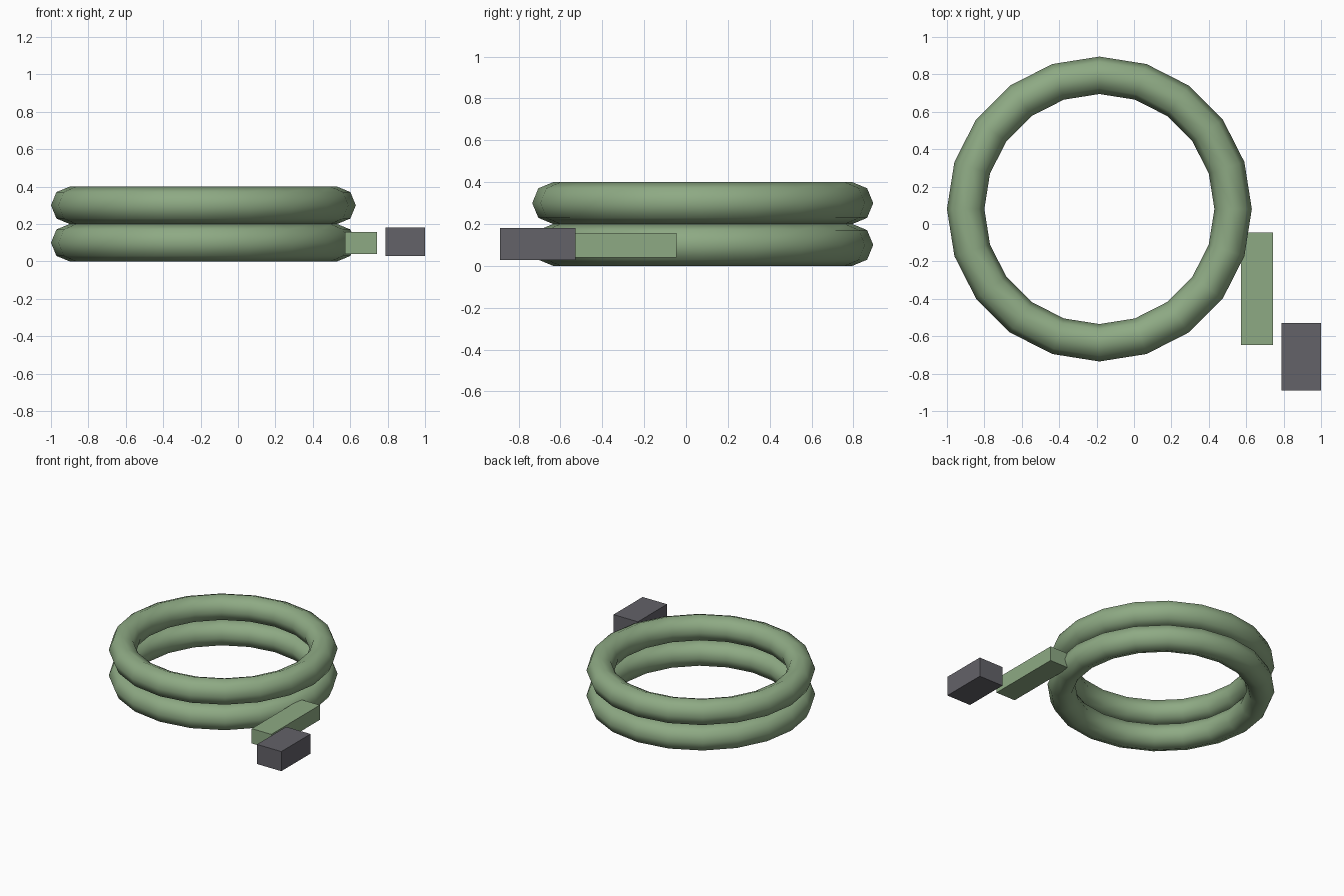
import bpy

if "Cube" in bpy.data.objects:
    bpy.data.objects.remove(bpy.data.objects["Cube"])


def material(name, rgb):
    m = bpy.data.materials.new(name)
    m.diffuse_color = (*rgb, 1)
    m.use_nodes = True
    m.node_tree.nodes["Principled BSDF"].inputs["Base Color"].default_value = m.diffuse_color
    return m


green = material("hose green", (0.27, 0.40, 0.23))
dark = material("dark grey", (0.125, 0.122, 0.14))


def box(name, lo, hi, mat):
    bpy.ops.mesh.primitive_cube_add(size=1, location=[(a + b) / 2 for a, b in zip(lo, hi)])
    o = bpy.context.object
    o.name = name
    o.scale = [b - a for a, b in zip(lo, hi)]
    bpy.ops.object.transform_apply(location=False, rotation=False, scale=True)
    o.data.materials.append(mat)


# Two stacked hose loops
for name, z in (("lower_hose_loop", 0.1), ("upper_hose_loop", 0.3)):
    bpy.ops.mesh.primitive_torus_add(location=(-0.185, 0.08, z), major_radius=0.715,
                                     minor_radius=0.1, major_segments=20, minor_segments=8)
    loop = bpy.context.object
    loop.name = name
    loop.data.materials.append(green)
    bpy.ops.object.shade_smooth_by_angle(angle=1.0)

# Straight hose end and the nozzle beside it
box("hose_end", (0.573, -0.648, 0.04), (0.743, -0.045, 0.156), green)
box("nozzle", (0.788, -0.89, 0.028), (1.0, -0.528, 0.182), dark)
